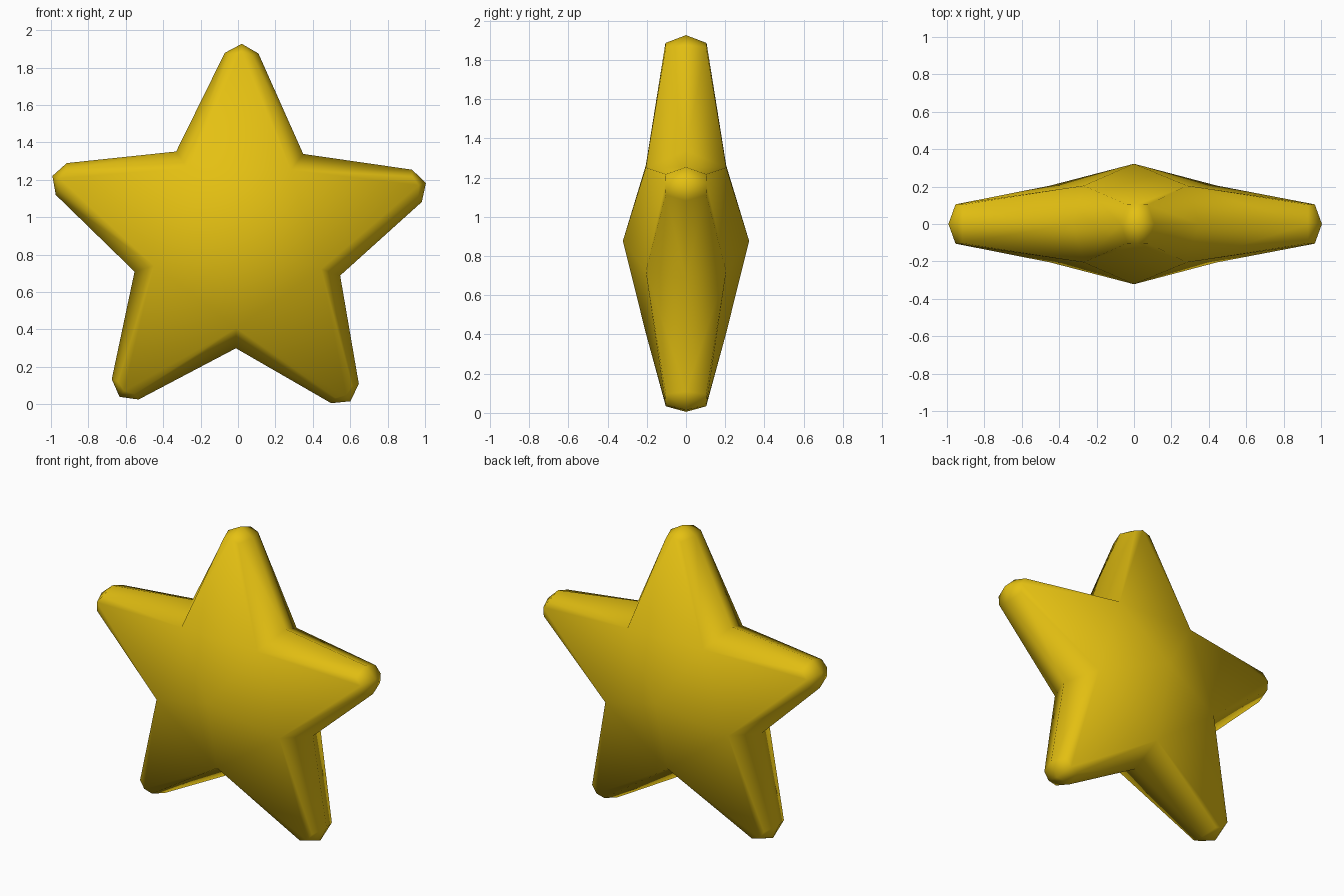
import bpy, bmesh, math

if "Cube" in bpy.data.objects:
    bpy.data.objects.remove(bpy.data.objects["Cube"])

CENTRE_Z = 0.877
TURN = math.radians(-1.1)     # the star leans very slightly clockwise

gold = bpy.data.materials.new("gold yellow")
gold.diffuse_color = (0.78, 0.53, 0.006, 1)
gold.use_nodes = True
gold.node_tree.nodes["Principled BSDF"].inputs["Base Color"].default_value = gold.diffuse_color

bm = bmesh.new()


def vert(angle, r, y, w=0.0):
    """Point at radius r along an arm direction, w sideways (counter-clockwise)."""
    a = angle + TURN
    c, s = math.cos(a), math.sin(a)
    return bm.verts.new((r * c - w * s, y, CENTRE_Z + r * s + w * c))


# Central peaks, front and back
peak = {s: bm.verts.new((0, s * 0.322, CENTRE_Z)) for s in (-1, 1)}

# Valleys between arms: rim point plus an inset point on each side
valleys = []
for i in range(5):
    a = math.radians(54 + 72 * i)
    valleys.append({0: vert(a, 0.578, 0), -1: vert(a, 0.47, -0.205), 1: vert(a, 0.47, 0.205)})

# Arms: blunt tip, sloping front/back faces and bevelled flanks
for i in range(5):
    a = math.radians(90 + 72 * i)
    right, left = valleys[i], valleys[(i + 1) % 5]
    tip = vert(a, 1.05, 0)
    sh_r, sh_l = vert(a, 1.0, 0, -0.09), vert(a, 1.0, 0, 0.09)
    for s in (-1, 1):
        mid = vert(a, 1.01, s * 0.105)
        c_r, c_l = vert(a, 0.99, s * 0.103, -0.055), vert(a, 0.99, s * 0.103, 0.055)
        for f in ((peak[s], right[s], left[s]),
                  (right[s], mid, left[s]),
                  (right[s], c_r, mid), (left[s], mid, c_l),
                  (right[0], sh_r, c_r, right[s]),
                  (left[s], c_l, sh_l, left[0]),
                  (tip, mid, c_r), (tip, c_r, sh_r),
                  (tip, c_l, mid), (tip, sh_l, c_l)):
            bm.faces.new(f)

bmesh.ops.recalc_face_normals(bm, faces=bm.faces)
for f in bm.faces:
    f.smooth = True

mesh = bpy.data.meshes.new("star")
bm.to_mesh(mesh)
bm.free()
mesh.materials.append(gold)
star = bpy.data.objects.new("star", mesh)
bpy.context.collection.objects.link(star)
